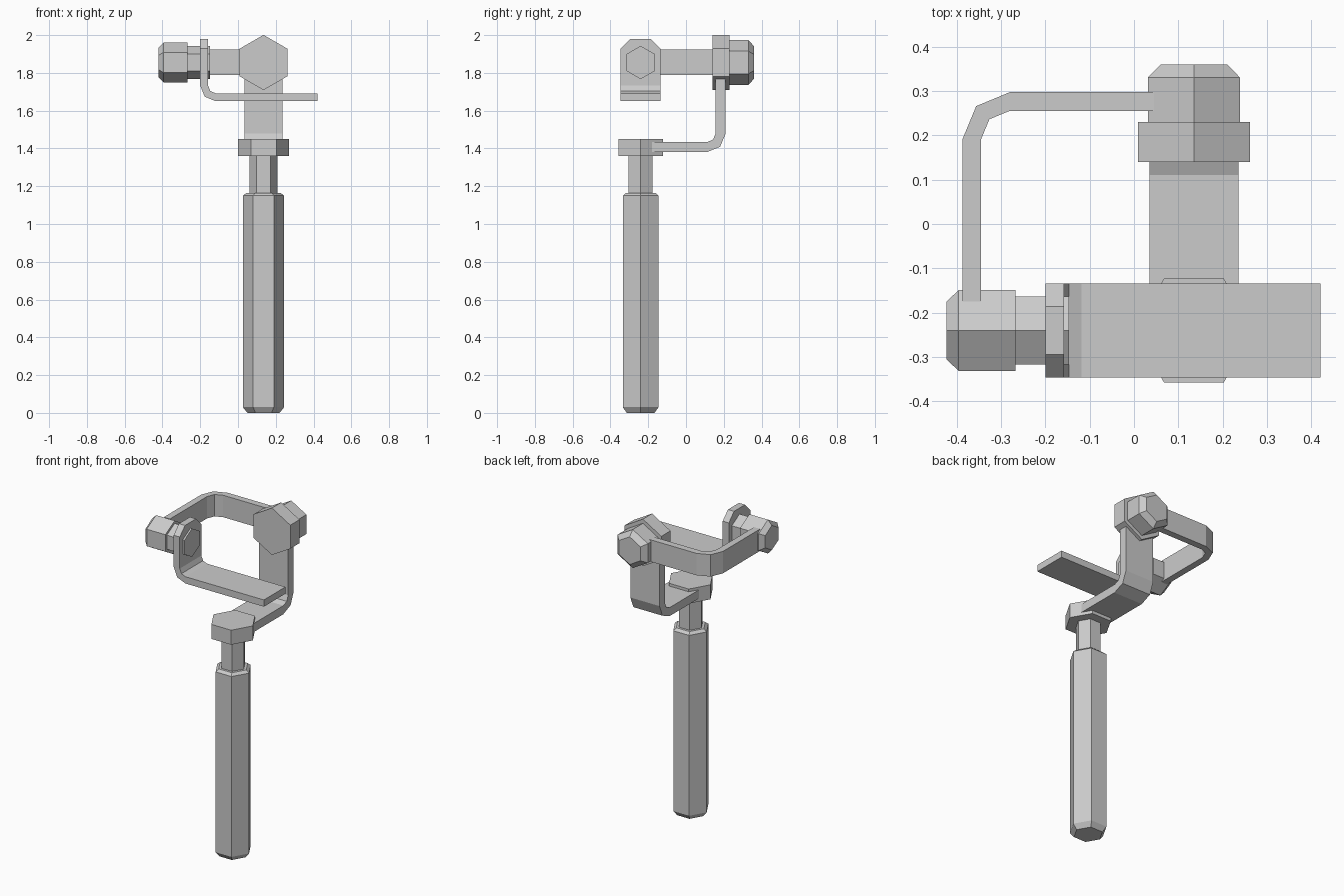
import bpy
import bmesh
from math import cos, sin, pi
from mathutils import Vector

if "Cube" in bpy.data.objects:
    bpy.data.objects.remove(bpy.data.objects["Cube"], do_unlink=True)

X, Y, Z = Vector((1, 0, 0)), Vector((0, 1, 0)), Vector((0, 0, 1))

grey = bpy.data.materials.new("light_grey")
grey.use_nodes = True
colour = (0.6, 0.6, 0.6, 1)
grey.diffuse_color = colour
grey.node_tree.nodes["Principled BSDF"].inputs["Base Color"].default_value = colour


def finish(name, bm):
    bmesh.ops.recalc_face_normals(bm, faces=bm.faces)
    mesh = bpy.data.meshes.new(name)
    bm.to_mesh(mesh)
    bm.free()
    mesh.materials.append(grey)
    obj = bpy.data.objects.new(name, mesh)
    bpy.context.collection.objects.link(obj)
    return obj


def hex_part(name, centre, axis, corner, profile):
    """Six-sided lathe: profile lists (distance along axis, corner radius)."""
    bm = bmesh.new()
    side = axis.cross(corner)
    rings = []
    for d, r in profile:
        rings.append([bm.verts.new(Vector(centre) + axis * d
                                   + r * (corner * cos(i * pi / 3) + side * sin(i * pi / 3)))
                      for i in range(6)])
    for low, high in zip(rings, rings[1:]):
        for i in range(6):
            j = (i + 1) % 6
            bm.faces.new((low[i], low[j], high[j], high[i]))
    bm.faces.new(rings[0])
    bm.faces.new(rings[-1])
    return finish(name, bm)


def bent_strap(name, centre, a, b, len_a, len_b, outer, inner, half_width, chamfer=0):
    """Flat bar with a two-step bend about centre; legs run along a and b."""
    c = Vector(centre)

    def arc(r):
        return [c - r * (b * cos(t) + a * sin(t)) for t in (0, pi / 4, pi / 2)]

    out, inn = arc(outer), arc(inner)
    outline = ([out[0] + a * len_a] + out + [out[-1] + b * len_b]
               + [inn[-1] + b * len_b] + inn[::-1] + [inn[0] + a * len_a])
    w = a.cross(b) * half_width
    bm = bmesh.new()
    face = bm.faces.new([bm.verts.new(p - w) for p in outline])
    new = bmesh.ops.extrude_face_region(bm, geom=[face])["geom"]
    bmesh.ops.translate(bm, vec=2 * w, verts=[v for v in new if isinstance(v, bmesh.types.BMVert)])
    if chamfer:
        # Cut the two corners at the end of leg b
        ends = [e for e in bm.edges
                if all((v.co - c).dot(b) > len_b - 0.001 for v in e.verts)
                and abs((e.verts[0].co - e.verts[1].co).normalized().dot(a)) > 0.9]
        bmesh.ops.bevel(bm, geom=ends, offset=chamfer, segments=1, affect='EDGES')
    return finish(name, bm)


# Handle with its neck and the pan motor on top
grip = (0.135, -0.24, 0)
hex_part("handle", grip, Z, X, [(0, 0.085), (0.03, 0.109), (1.15, 0.109), (1.165, 0.09)])
hex_part("handle_neck", grip, Z, X, [(1.16, 0.073), (1.37, 0.073)])
hex_part("pan_motor", grip, Z, X, [(1.36, 0.135), (1.45, 0.135)])

# Lower arm rising from the pan motor to the roll motor
bent_strap("lower_arm", (0.135, 0.11, 1.48), -Y, Z, 0.29, 0.32, 0.10, 0.047, 0.1)

# Roll motor at the back
hex_part("roll_motor", (0.135, 0, 1.855), Y, Z,
         [(0.14, 0.146), (0.23, 0.146), (0.23, 0.12), (0.33, 0.12), (0.36, 0.086)])

# Side arm from the roll motor round to the tilt motor
bent_strap("side_arm", (-0.28, 0.19, 1.857), X, -Y, 0.325, 0.365, 0.107, 0.065, 0.068)

# Tilt motor, with its shaft passing through the holder
tilt = (0, -0.24, 1.855)
hex_part("tilt_motor", tilt, X, Z, [(-0.422, 0.076), (-0.395, 0.105), (-0.267, 0.105)])
hex_part("tilt_shaft", tilt, X, Z, [(-0.27, 0.088), (-0.147, 0.088)])

# Holder plate
bent_strap("holder_plate", (-0.118, -0.24, 1.732), X, Z, 0.538, 0.248, 0.082, 0.04, 0.106, 0.052)
